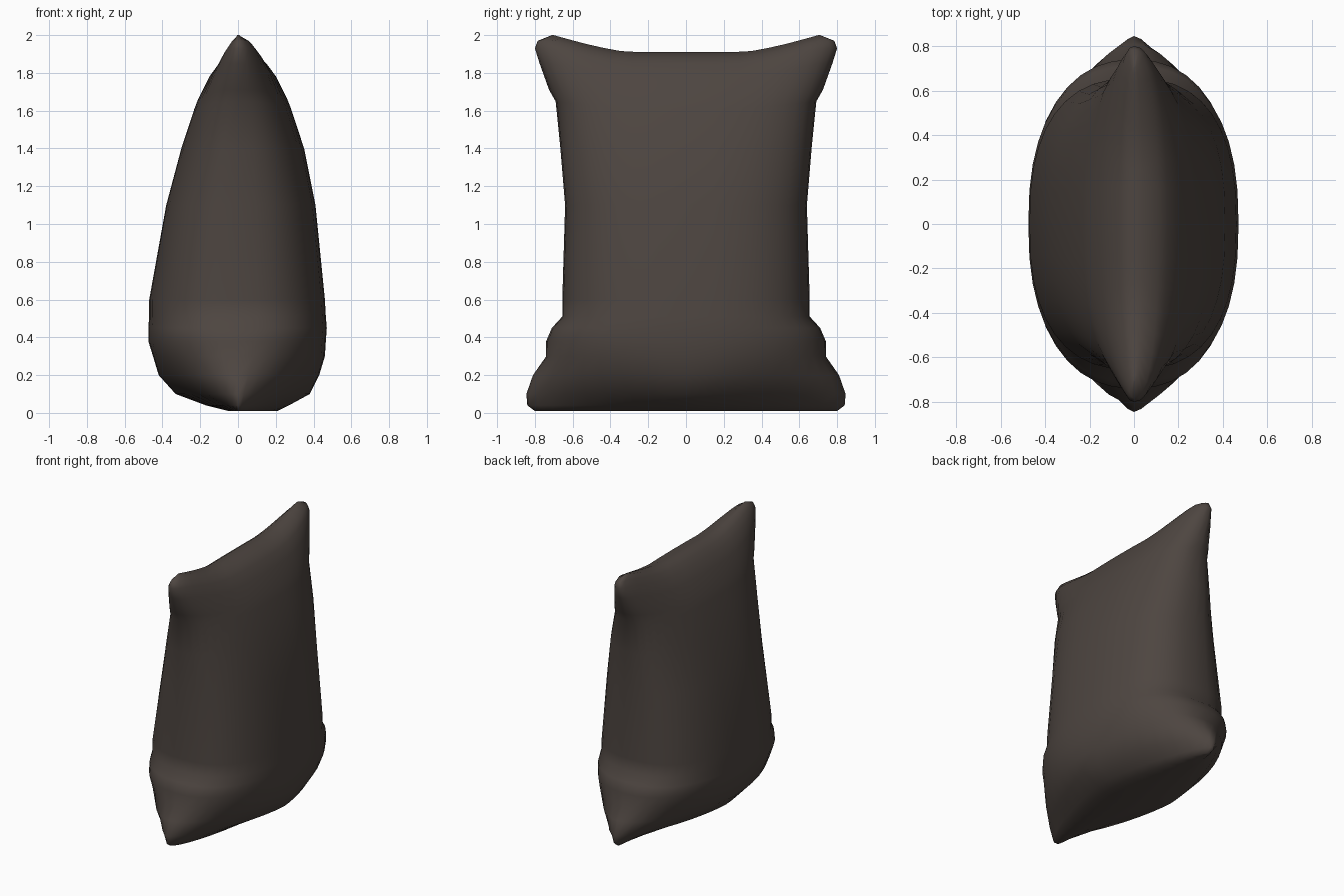
import bpy, bmesh, math

default_cube = bpy.data.objects.get("Cube")
if default_cube:
    bpy.data.objects.remove(default_cube, do_unlink=True)

SEGMENTS = 40

# Horizontal sections: height, left-side x, right-side x, half depth, roundness
SECTIONS = [
    (.01, -.05, .21, .80, 1.5),
    (.04, -.17, .27, .84, 1.4),
    (.1, -.33, .38, .845, 1.5),
    (.2, -.42, .43, .81, 1.8),
    (.3, -.45, .46, .74, 2.2),
    (.38, -.475, .465, .74, 2.3),
    (.45, -.475, .47, .71, 2.4),
    (.51, -.47, .465, .655, 2.5),
    (.6, -.47, .46, .655, 2.5),
    (1.1, -.38, .41, .64, 2.5),
    (1.4, -.3, .35, .665, 2.5),
    (1.65, -.23, .28, .69, 2.4),
    (1.71, -.21, .26, .725, 2.3),
    (1.85, -.15, .2, .775, 2.3),
    (1.93, -.1, .15, .80, 2.3),
    (1.97, -.06, .11, .785, 2.3),
    (2, -.02, .04, .71, 2.2),
]


def signed_power(value, power):
    return math.copysign(abs(value) ** power, value)


def sag(y, z):
    """Lower the middle of the top edge so the corners stand up as ears."""
    rise = min(1, max(0, (abs(y) - .3) / .4)) ** 1.3
    weight = min(1, max(0, (z - 1.4) / .6))
    return .09 * weight * (1 - rise)


def section_ring(bm, z, x_min, x_max, depth, roundness):
    ring = []
    for i in range(SEGMENTS):
        angle = math.tau * i / SEGMENTS
        x = signed_power(math.cos(angle), 2 / roundness)
        y = signed_power(math.sin(angle), 2 / roundness) * depth
        x *= x_max if x > 0 else -x_min
        ring.append(bm.verts.new((x, y, z - sag(y, z))))
    return ring


def cap(bm, ring):
    """Close a ring with strips running across its width."""
    half = SEGMENTS // 2
    quarter = SEGMENTS // 4
    for i in range(-quarter, quarter):
        a, b = ring[i], ring[i + 1]
        c, d = ring[(half - i - 1) % SEGMENTS], ring[(half - i) % SEGMENTS]
        corners = list(dict.fromkeys((a, b, c, d)))
        bm.faces.new(corners)


# Dark brown cloth
cloth = bpy.data.materials.new("dark_brown_cloth")
cloth.use_nodes = True
colour = (.075, .06, .052, 1)
cloth.diffuse_color = colour
cloth.node_tree.nodes["Principled BSDF"].inputs["Base Color"].default_value = colour

# Stuffed sack, lofted through its sections
bm = bmesh.new()
rings = [section_ring(bm, *section) for section in SECTIONS]
for lower, upper in zip(rings, rings[1:]):
    for i in range(SEGMENTS):
        j = (i + 1) % SEGMENTS
        bm.faces.new((lower[i], lower[j], upper[j], upper[i]))
cap(bm, rings[0])
cap(bm, rings[-1])
bmesh.ops.recalc_face_normals(bm, faces=bm.faces)
for face in bm.faces:
    face.smooth = True

mesh = bpy.data.meshes.new("stuffed_sack")
bm.to_mesh(mesh)
bm.free()
mesh.materials.append(cloth)
sack = bpy.data.objects.new("stuffed_sack", mesh)
bpy.context.collection.objects.link(sack)
